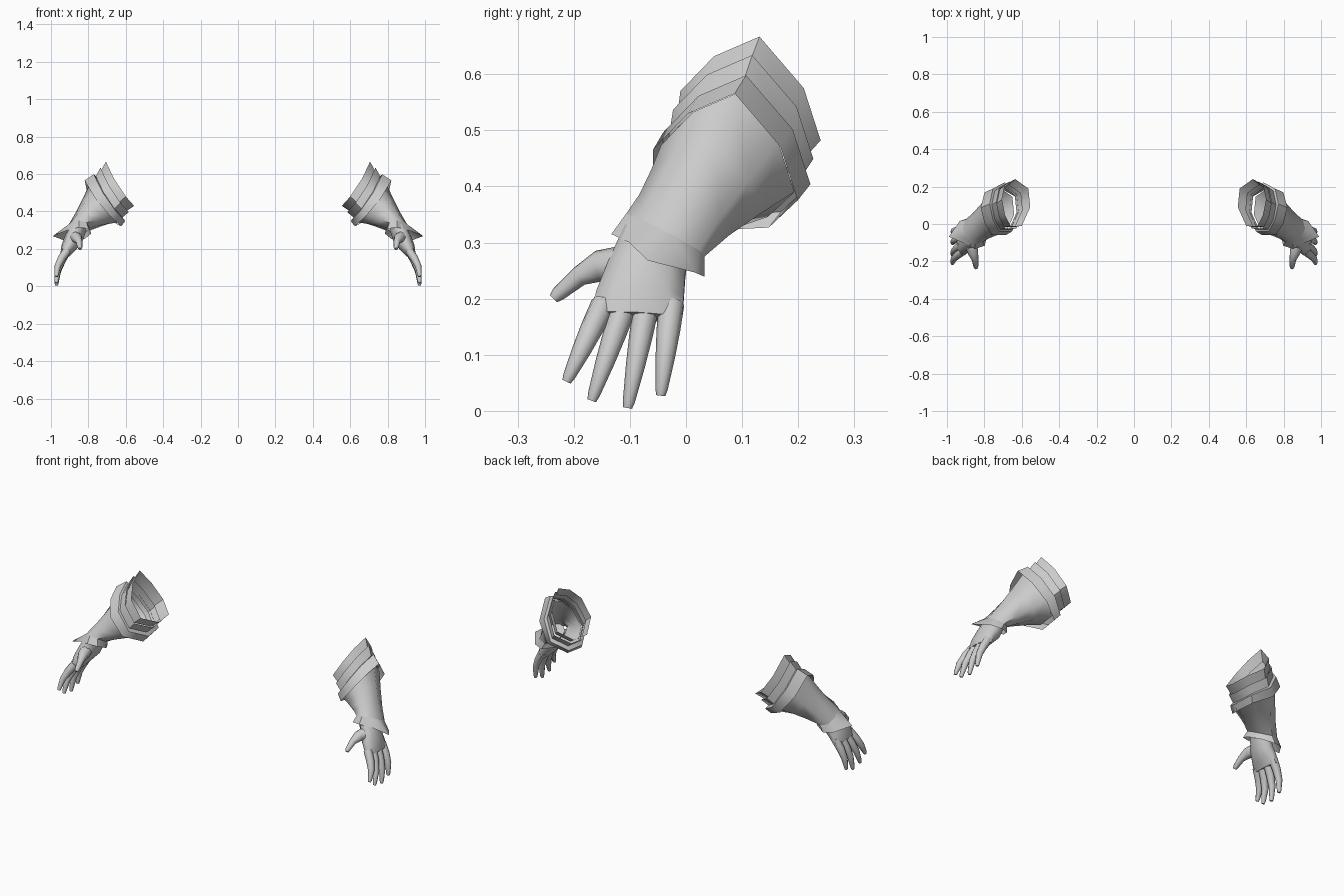
import bpy, bmesh, math
from mathutils import Vector as V

if "Cube" in bpy.data.objects:
    bpy.data.objects.remove(bpy.data.objects["Cube"])

grey = bpy.data.materials.new("plain_grey")
grey.diffuse_color = (0.6, 0.6, 0.6, 1)
grey.use_nodes = True
grey.node_tree.nodes["Principled BSDF"].inputs["Base Color"].default_value = grey.diffuse_color

# Outline of the upper opening, shared by all bands of the sleeve
RIM = [V(p) for p in [(.706, .131, .667), (.69, .21, .575), (.635, .24, .482), (.565, .19, .435),
                      (.555, .09, .43), (.60, -.01, .48), (.66, -.01, .57), (.69, .05, .632)]]
RIM_C = V((.633, .105, .545))


def rim(c, s, sx=None):
    """Copy of the opening outline, moved to c and scaled."""
    sx = sx or s
    return [V(c) + V(((p - RIM_C).x * sx, (p - RIM_C).y * s, (p - RIM_C).z * s)) for p in RIM]


def oval(c, a, b, n=8):
    """Oval loop with half axes a and b."""
    return [V(c) + V(a) * math.cos(2 * math.pi * i / n) + V(b) * math.sin(2 * math.pi * i / n)
            for i in range(n)]


def blend(p, q, t, s=1):
    loop = [u.lerp(w, t) for u, w in zip(p, q)]
    c = sum(loop, V()) / len(loop)
    return [c + (v - c) * s for v in loop]


def skin(bm, loops, cap=False):
    """Bridge successive loops into a tube."""
    rows = [[bm.verts.new(p) for p in lp] for lp in loops]
    n = len(rows[0])
    for r, s in zip(rows, rows[1:]):
        for i in range(n):
            bm.faces.new((r[i], r[(i + 1) % n], s[(i + 1) % n], s[i]))
    if cap:
        bm.faces.new(rows[0])
        bm.faces.new(rows[-1])


def finish(name, bm, angle=50):
    """Make the object, mirrored to the other arm."""
    bmesh.ops.recalc_face_normals(bm, faces=bm.faces)
    me = bpy.data.meshes.new(name)
    bm.to_mesh(me)
    bm.free()
    me.materials.append(grey)
    ob = bpy.data.objects.new(name, me)
    bpy.context.collection.objects.link(ob)
    bpy.ops.object.select_all(action='DESELECT')
    ob.select_set(True)
    bpy.context.view_layer.objects.active = ob
    bpy.ops.object.shade_smooth_by_angle(angle=math.radians(angle))
    ob.modifiers.new("other_arm", 'MIRROR').use_mirror_merge = False


def tube(name, loops, cap=False, angle=50):
    bm = bmesh.new()
    skin(bm, loops, cap)
    finish(name, bm, angle)


# Stacked bands at the top of the sleeve
lip_top = rim((.69, .08, .47), 1.05, 1.12)
lip_low = rim((.725, .06, .44), 1.03, 1.3)
tube("upper_band", [rim(RIM_C, 1), rim((.668, .088, .505), .9)])
tube("middle_band", [rim((.662, .092, .512), 1), rim((.70, .075, .465), .92)])
tube("flared_lip", [rim((.69, .08, .475), .92), lip_top, lip_low])

# Forearm sleeve
arm_top = rim((.715, .065, .45), .95)
wrist = oval((.855, -.037, .313), (.06, .015, 0), (.005, .07, -.038))
tube("forearm", [arm_top, blend(arm_top, wrist, .35, .96), blend(arm_top, wrist, .7, .94), wrist], angle=60)

# Wrist cuff with an outer point
cuff = oval((.865, -.05, .277), (.08, .01, -.005), (.015, .083, -.038))
cuff[0] = V((.99, -.068, .268))
tube("wrist_cuff", [wrist, cuff])

# Hand: palm, four fingers and thumb
bm = bmesh.new()
skin(bm, [oval((.855, -.052, .31), (.045, 0, .01), (0, .06, -.02), 10),
          oval((.88, -.07, .25), (.045, 0, .02), (0, .072, -.012), 10),
          oval((.908, -.082, .205), (.036, 0, .015), (0, .082, -.005), 10),
          oval((.925, -.088, .168), (.024, 0, .008), (0, .084, -.004), 10)], True)


def digit(points, radii):
    loops = []
    for i, p in enumerate(points):
        d = (V(points[min(i + 1, len(points) - 1)]) - V(points[max(i - 1, 0)])).normalized()
        a = d.cross(V((0, 1, 0) if abs(d.y) < .7 else (0, 0, 1))).normalized()
        loops.append(oval(p, a * radii[i], d.cross(a) * radii[i], 8))
    skin(bm, loops, True)


# base y, tip y, tip z for index to little finger
for y0, y1, z1 in [(-.147, -.213, .052), (-.109, -.168, .018), (-.070, -.104, .005), (-.026, -.045, .027)]:
    pts = []
    for t in (0, .3, .6, .93, 1):
        z = .19 + (z1 - .19) * t
        x = .915 + .055 * math.sin(min(t * 1.15, 1) * math.pi / 2)
        pts.append((x, y0 + (y1 - y0) * t, z))
    digit(pts, (.023, .021, .017, .011, .008))
digit([(.875, -.10, .262), (.86, -.155, .258), (.85, -.19, .24), (.845, -.228, .208), (.845, -.236, .2)],
      (.035, .028, .018, .013, .009))
finish("hand", bm, 60)
